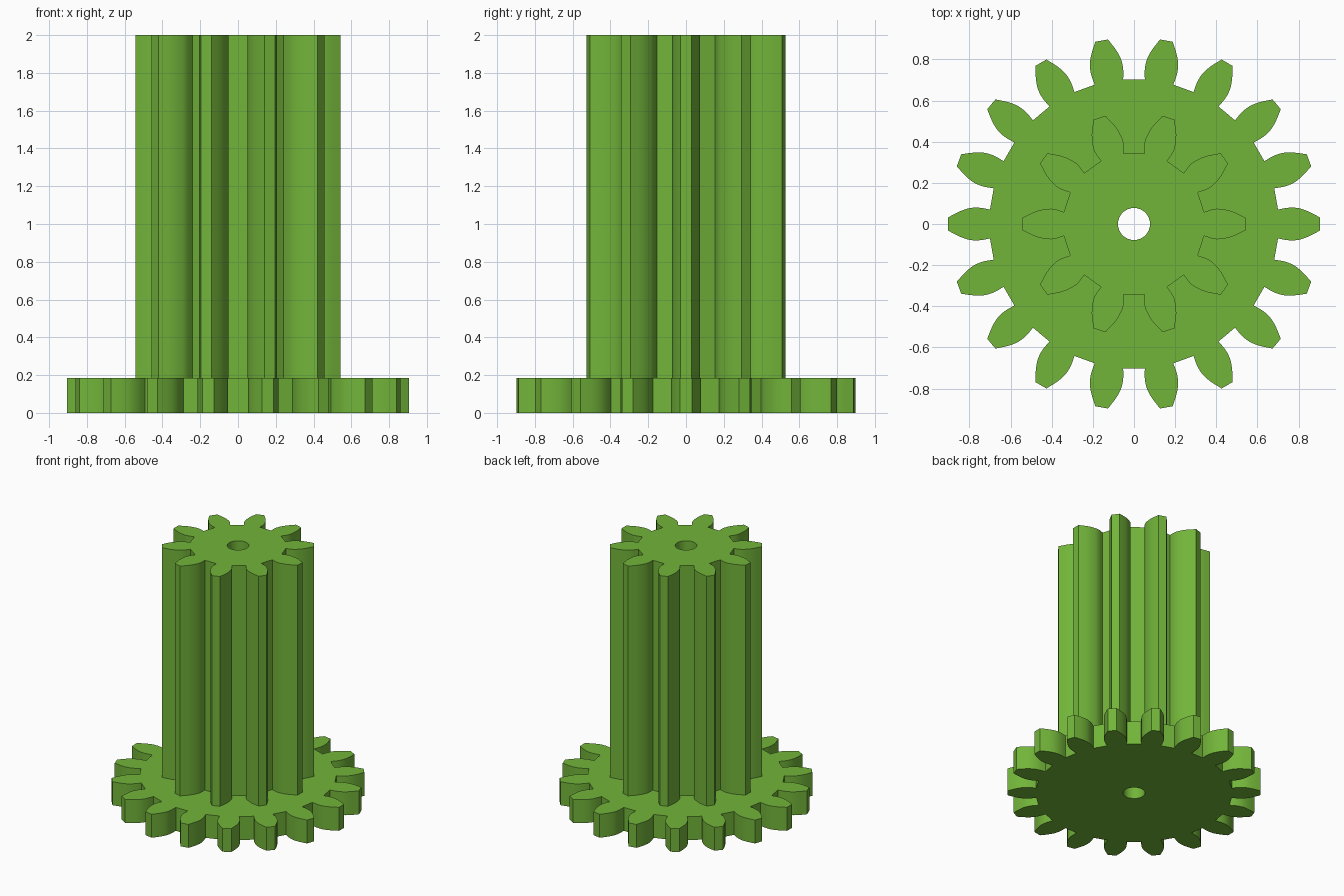
import bpy, bmesh, math

if "Cube" in bpy.data.objects:
    bpy.data.objects.remove(bpy.data.objects["Cube"])

green = bpy.data.materials.new("leaf_green")
green.diffuse_color = (0.17, 0.46, 0.042, 1)
green.use_nodes = True
green.node_tree.nodes["Principled BSDF"].inputs["Base Color"].default_value = green.diffuse_color


def smooth_flank(points, steps=3):
    """Refine (radius, half width) points with a Catmull-Rom curve."""
    p = [points[0]] + points + [points[-1]]
    out = []
    for i in range(1, len(p) - 2):
        for s in range(steps):
            t = s / steps
            out.append(tuple(
                0.5 * (2 * b + (c - a) * t + (2 * a - 5 * b + 4 * c - d) * t ** 2
                       + (3 * b - a - 3 * c + d) * t ** 3)
                for a, b, c, d in zip(p[i - 1], p[i], p[i + 1], p[i + 2])))
    return out + [points[-1]]


def gear(name, teeth, flank, z0, z1, bore=0.078):
    half = smooth_flank(flank)
    # one tooth: up the lower flank, across the tip, down the upper flank
    tooth = [(x, -w) for x, w in half] + [(x, w) for x, w in reversed(half)]
    outline = []
    for k in range(teeth):
        a = 2 * math.pi * k / teeth
        c, s = math.cos(a), math.sin(a)
        outline += [(x * c - y * s, x * s + y * c) for x, y in tooth]
    hole = [(bore * math.cos(math.tau * i / 32), bore * math.sin(math.tau * i / 32))
            for i in range(32)]

    # fill the outline around the bore, then raise it into a solid
    bm = bmesh.new()
    edges = []
    for loop in (outline, hole):
        vs = [bm.verts.new((x, y, z0)) for x, y in loop]
        edges += [bm.edges.new((vs[i - 1], vs[i])) for i in range(len(vs))]
    bmesh.ops.triangle_fill(bm, edges=edges, use_beauty=True, normal=(0, 0, 1))
    ext = bmesh.ops.extrude_face_region(bm, geom=bm.faces[:], use_keep_orig=True)
    top = [v for v in ext["geom"] if isinstance(v, bmesh.types.BMVert)]
    bmesh.ops.translate(bm, verts=top, vec=(0, 0, z1 - z0))
    bmesh.ops.recalc_face_normals(bm, faces=bm.faces[:])

    mesh = bpy.data.meshes.new(name)
    bm.to_mesh(mesh)
    bm.free()
    mesh.materials.append(green)
    ob = bpy.data.objects.new(name, mesh)
    bpy.context.collection.objects.link(ob)
    bpy.ops.object.select_all(action='DESELECT')
    ob.select_set(True)
    bpy.context.view_layer.objects.active = ob
    bpy.ops.object.shade_smooth_by_angle(angle=math.radians(25))
    return ob


# wide, thin gear at the bottom
gear("base_gear", 18,
     [(0.70, 0.070), (0.75, 0.079), (0.80, 0.077), (0.85, 0.060), (0.905, 0.031)],
     0, 0.185)
# long narrow gear standing on it
gear("tall_pinion", 10,
     [(0.341, 0.058), (0.39, 0.073), (0.43, 0.072), (0.48, 0.060), (0.543, 0.030)],
     0.185, 2.0)
